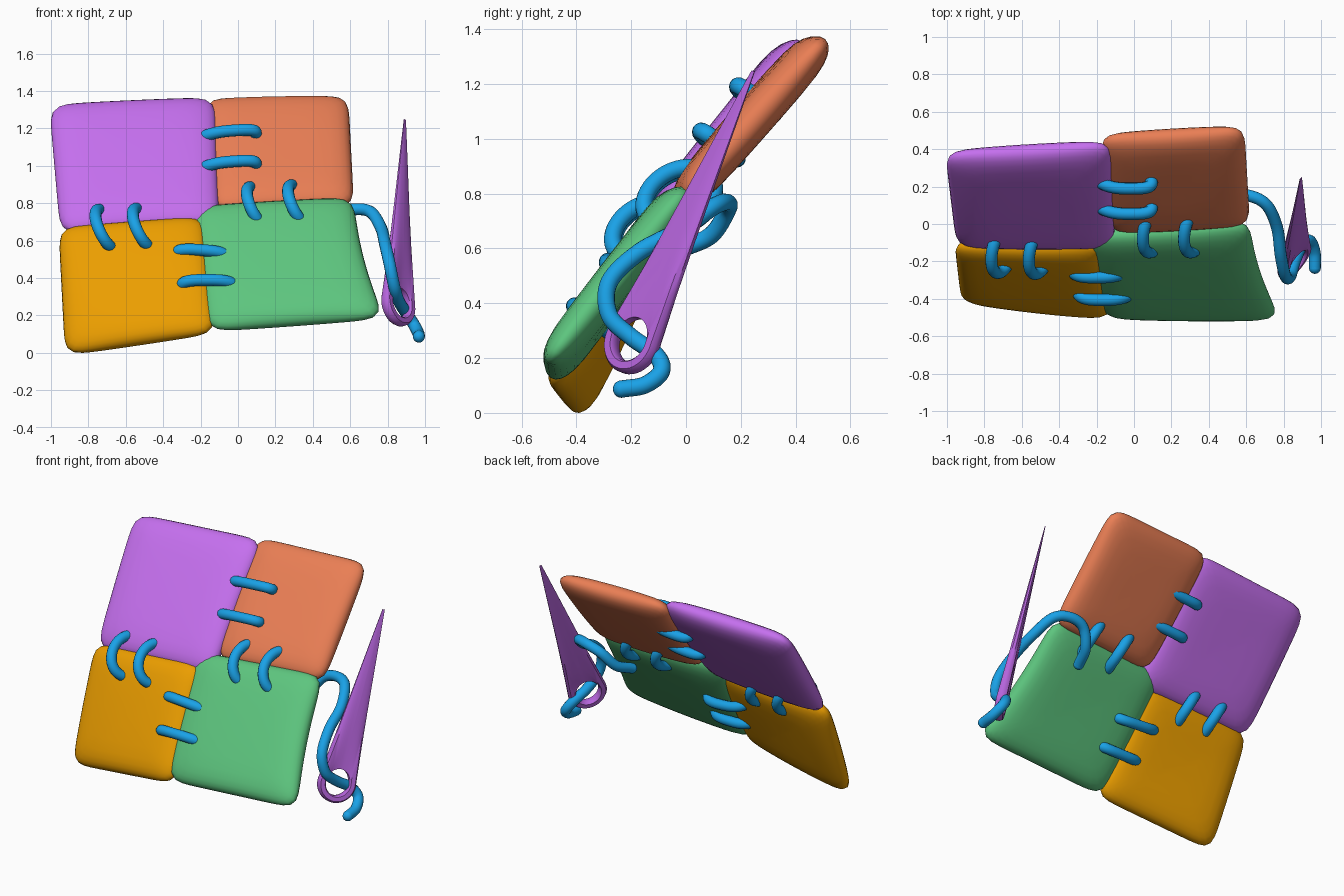
import bpy, bmesh
from math import sin, cos, pi, copysign
from mathutils import Vector as V

if "Cube" in bpy.data.objects:
    bpy.data.objects.remove(bpy.data.objects["Cube"])


def material(name, rgb):
    m = bpy.data.materials.new(name)
    m.diffuse_color = (*rgb, 1)
    m.use_nodes = True
    m.node_tree.nodes["Principled BSDF"].inputs["Base Color"].default_value = m.diffuse_color
    return m


purple = material("purple", (0.56, 0.16, 0.86))
orange = material("orange", (0.82, 0.21, 0.09))
green = material("green", (0.11, 0.56, 0.21))
yellow = material("yellow", (0.83, 0.34, 0.0))
blue = material("blue", (0.01, 0.36, 0.80))
violet = material("violet", (0.47, 0.13, 0.72))


def finish(bm, name, mat, angle=3.1):
    bmesh.ops.recalc_face_normals(bm, faces=bm.faces)
    me = bpy.data.meshes.new(name)
    bm.to_mesh(me)
    bm.free()
    ob = bpy.data.objects.new(name, me)
    bpy.context.collection.objects.link(ob)
    me.materials.append(mat)
    bpy.ops.object.select_all(action='DESELECT')
    ob.select_set(True)
    bpy.context.view_layer.objects.active = ob
    bpy.ops.object.shade_smooth_by_angle(angle=angle)
    return ob


# Padded patch: a rounded square cushion stretched over four corners
def patch(name, mat, tl, tr, br, bl, pinch=0.0, half=0.073):
    tl, tr, br, bl = V(tl), V(tr), V(br), V(bl)
    nrm = ((tr - bl).cross(tl - br)).normalized()
    if nrm.y > 0:
        nrm = -nrm
    bm = bmesh.new()
    N, rings = 80, []

    def place(u, v, h):
        a, b = (u + 1) / 2, (v + 1) / 2
        p = bl.lerp(br, a).lerp(tl.lerp(tr, a), b)
        p.x -= pinch * a * (1 - v * v)
        return bm.verts.new(p + nrm * h * (1 - 0.3 * (u * v) ** 2))

    radii = [0.25, 0.5, 0.7, 0.82, 0.9, 0.95, 0.985, 1.0]
    steps = [(r, 1) for r in radii] + [(r, -1) for r in radii[-2::-1]]
    for r, side in steps:
        h = side * half * (1 - r ** 7) ** 0.5
        ring = []
        for i in range(N):
            t = 2 * pi * (i + 0.5) / N
            c, s = cos(t), sin(t)
            k = r / (abs(c) ** 10 + abs(s) ** 10) ** 0.1
            ring.append(place(c * k, s * k, h))
        rings.append(ring)
    for A, B in zip(rings, rings[1:]):
        for i in range(N):
            j = (i + 1) % N
            bm.faces.new((A[i], A[j], B[j], B[i]))
    for ring, h in ((rings[0], half), (rings[-1], -half)):
        c = place(0, 0, h)
        for i in range(N):
            bm.faces.new((ring[i], ring[(i + 1) % N], c))
    finish(bm, name, mat)


patch("patch_upper_left", purple, (-1.01, 0.38, 1.335), (-0.12, 0.435, 1.375),
      (-0.10, -0.12, 0.70), (-0.95, -0.115, 0.65))
patch("patch_upper_right", orange, (-0.18, 0.47, 1.365), (0.59, 0.515, 1.38),
      (0.62, 0.0, 0.80), (-0.13, -0.04, 0.77))
patch("patch_lower_right", green, (-0.25, -0.05, 0.79), (0.62, 0.01, 0.84),
      (0.785, -0.505, 0.20), (-0.165, -0.495, 0.13), pinch=0.03)
patch("patch_lower_left", yellow, (-0.96, -0.105, 0.68), (-0.18, -0.105, 0.74),
      (-0.12, -0.495, 0.12), (-0.925, -0.40, 0.0))


# Round cord swept along points, with ball ends when open
def cord(name, pts, radius, closed=False):
    if not closed:                       # Catmull-Rom smoothing
        P = [V(p) for p in pts]
        P = [2 * P[0] - P[1]] + P + [2 * P[-1] - P[-2]]
        pts = []
        for a, b, c, d in zip(P, P[1:], P[2:], P[3:]):
            for k in range(8):
                t = k / 8
                pts.append(0.5 * (2 * b + (c - a) * t + (2 * a - 5 * b + 4 * c - d) * t * t
                                  + (3 * b - a - 3 * c + d) * t ** 3))
        pts.append(P[-2])
    cu = bpy.data.curves.new(name, 'CURVE')
    cu.dimensions = '3D'
    cu.bevel_depth = radius
    cu.bevel_resolution = 5
    sp = cu.splines.new('POLY')
    sp.points.add(len(pts) - 1)
    for q, p in zip(sp.points, pts):
        q.co = (*p, 1)
    sp.use_cyclic_u = closed
    tmp = bpy.data.objects.new(name + "_path", cu)
    bpy.context.collection.objects.link(tmp)
    bm = bmesh.new()
    me = tmp.to_mesh()
    bm.from_mesh(me)
    tmp.to_mesh_clear()
    bpy.data.objects.remove(tmp)
    if not closed:
        for e in (pts[0], pts[-1]):
            new = bmesh.ops.create_uvsphere(bm, u_segments=16, v_segments=10, radius=radius)
            bmesh.ops.translate(bm, vec=e, verts=new['verts'])
    finish(bm, name, blue)


# Stitches: oval loops passing through both patches
UP, OUT = V((0, 0.58, 0.81)), V((0, -0.81, 0.58))


def stitch(name, centre, along, out, power=1.0):
    def f(w):
        return copysign(abs(w) ** power, w)
    c = V(centre)
    cord(name, [c + along * f(cos(2 * pi * i / 48)) + out * f(sin(2 * pi * i / 48))
                for i in range(48)], 0.032, True)


side_stitches = [((-0.07, 0.255, 1.155), 0.055, 0.01), ((-0.07, 0.12, 0.99), 0.055, 0.01),
                 ((-0.18, -0.22, 0.515), -0.02, -0.01), ((-0.15, -0.34, 0.355), -0.02, 0.0)]
for i, (c, shift, rise) in enumerate(side_stitches):
    stitch(f"side_stitch_{i + 1}", c, V((0.145, 0, rise)), OUT * 0.082 + V((shift, 0, 0)), 0.7)
down_stitches = [(-0.70, -0.125, 0.665), (-0.50, -0.13, 0.67), (0.11, -0.015, 0.785), (0.33, -0.015, 0.795)]
for i, c in enumerate(down_stitches):
    stitch(f"down_stitch_{i + 1}", V(c) + OUT * 0.012, UP * 0.125 + V((-0.03, 0, 0)),
           OUT * 0.105 - UP * 0.035 + V((-0.055, 0, 0)))

# Loose thread from the back of the patch through the needle eye
cord("thread", [(0.41, -0.02, 0.61), (0.45, 0.09, 0.66), (0.52, 0.15, 0.75), (0.62, 0.15, 0.78),
                (0.71, 0.10, 0.765), (0.765, -0.02, 0.68), (0.785, -0.17, 0.60), (0.81, -0.28, 0.49),
                (0.835, -0.28, 0.37), (0.86, -0.20, 0.29), (0.90, -0.11, 0.225),
                (0.94, -0.09, 0.165), (0.965, -0.15, 0.115), (0.967, -0.235, 0.10)], 0.032)

# Needle: flat teardrop with a round eye, thinning to the tip
eye, tip = V((0.857, -0.195, 0.272)), V((0.892, 0.245, 1.26))
axis = tip - eye
length = axis.length
axis.normalize()
wide = V((0.65, 0.85, 0))
wide = (wide - axis * wide.dot(axis)).normalized()
thick = axis.cross(wide)
R = 0.119
outer, inner = [], []
a0 = 0.2                                 # where the straight sides begin
for i in range(25):                      # round lower end and eye
    t = a0 - (pi + 2 * a0) * i / 24
    outer.append((R * cos(t), R * sin(t)))
    inner.append((0.075 * cos(t), 0.005 + 0.08 * sin(t)))
for i in range(1, 21):                   # up one side, down the other
    x0, y0 = outer[24] if i <= 10 else outer[0]
    f = i / 10 if i <= 10 else (21 - i) / 10
    x = x0 * ((1 - f) - 0.05 * sin(pi * f) * (1 - f)) + copysign(0.007 * f, x0)
    outer.append((x, y0 + (length - y0) * f))
    t = pi - a0 - (pi - 2 * a0) * i / 21
    inner.append((0.075 * cos(t), 0.005 + 0.085 * sin(t)))
bm = bmesh.new()
section = [(0, 0.7), (0.15, 1), (0.75, 1), (1, 0.4), (1, -0.4), (0.75, -1), (0.15, -1), (0, -0.7)]
loops = []
for (ix, iy), (ox, oy) in zip(inner, outer):
    loop = []
    for s, h in section:
        x, y = ix + (ox - ix) * s, iy + (oy - iy) * s
        d = h * 0.029 * (1 - 0.85 * max(y, 0) / length)
        loop.append(bm.verts.new(eye + wide * x + axis * y + thick * d))
    loops.append(loop)
for k in range(len(loops)):
    A, B = loops[k], loops[(k + 1) % len(loops)]
    for i in range(8):
        j = (i + 1) % 8
        bm.faces.new((A[i], A[j], B[j], B[i]))
finish(bm, "needle", violet, 0.7)

# Stand on z = 0 and centre
pts = [v.co for o in bpy.data.objects for v in o.data.vertices]
lo = V([min(p[i] for p in pts) for i in range(3)])
hi = V([max(p[i] for p in pts) for i in range(3)])
for o in bpy.data.objects:
    o.location -= V(((lo.x + hi.x) / 2, (lo.y + hi.y) / 2, lo.z))
